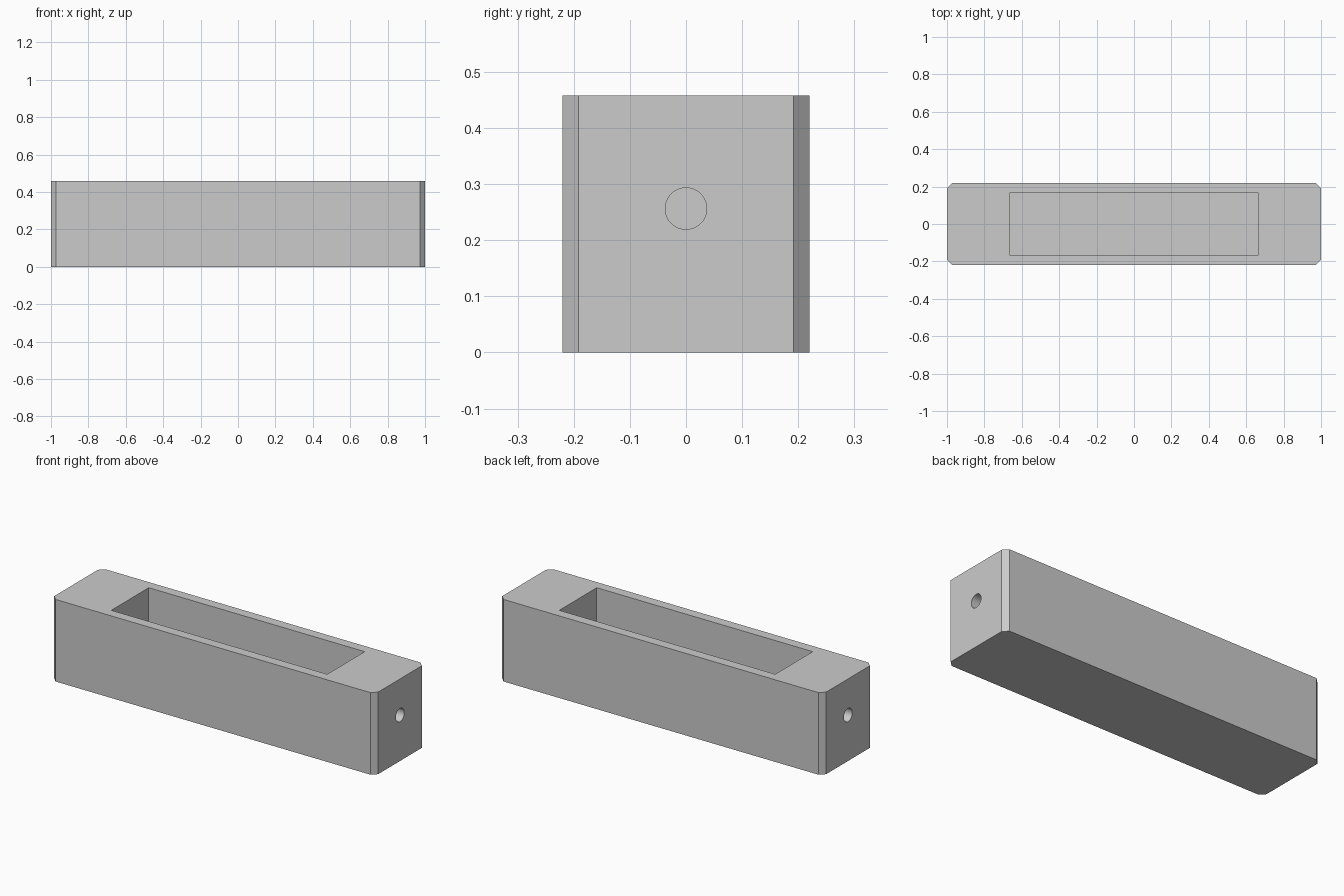
import bpy
import bmesh
import math
from mathutils import Matrix

if "Cube" in bpy.data.objects:
    bpy.data.objects.remove(bpy.data.objects["Cube"])

LENGTH, WIDTH, HEIGHT = 2.0, 0.44, 0.458
CHAMFER = 0.028
WALL = 0.055
POCKET_LENGTH = 1.333
HOLE_RADIUS, HOLE_DEPTH = 0.037, 0.22
HOLE_Z = (HEIGHT + WALL) / 2

grey = bpy.data.materials.new("grey")
grey.use_nodes = True
colour = (0.6, 0.6, 0.6, 1)
grey.diffuse_color = colour
grey.node_tree.nodes["Principled BSDF"].inputs["Base Color"].default_value = colour


def add_object(name, bm):
    mesh = bpy.data.meshes.new(name)
    bm.to_mesh(mesh)
    bm.free()
    mesh.materials.append(grey)
    obj = bpy.data.objects.new(name, mesh)
    bpy.context.collection.objects.link(obj)
    return obj


def box(name, size, centre, chamfer=0):
    bm = bmesh.new()
    bmesh.ops.create_cube(bm, size=1, matrix=Matrix.Translation(centre) @ Matrix.Diagonal((*size, 1)))
    if chamfer:
        upright = [e for e in bm.edges if abs(e.verts[0].co.z - e.verts[1].co.z) > 0.1]
        bmesh.ops.bevel(bm, geom=upright, offset=chamfer, segments=1, affect="EDGES")
    return add_object(name, bm)


def end_hole(name, side):
    # Blind round hole that starts just outside the end face
    bm = bmesh.new()
    matrix = Matrix.Translation((side * LENGTH / 2, 0, HOLE_Z)) @ Matrix.Rotation(math.pi / 2, 4, "Y")
    bmesh.ops.create_cone(bm, cap_ends=True, segments=48, radius1=HOLE_RADIUS,
                          radius2=HOLE_RADIUS, depth=2 * HOLE_DEPTH, matrix=matrix)
    return add_object(name, bm)


# Block with chamfered upright corners
body = box("body", (LENGTH, WIDTH, HEIGHT), (0, 0, HEIGHT / 2), CHAMFER)

# Open-topped pocket and a hole in each end
cutters = [
    box("pocket_cutter", (POCKET_LENGTH, WIDTH - 2 * WALL, HEIGHT), (0, 0, WALL + HEIGHT / 2)),
    end_hole("left_hole_cutter", 1),
    end_hole("right_hole_cutter", -1),
]
for cutter in cutters:
    cut = body.modifiers.new(cutter.name, "BOOLEAN")
    cut.operation = "DIFFERENCE"
    cut.solver = "EXACT"
    cut.object = cutter

# Apply the cuts and remove the cutters
bpy.context.view_layer.objects.active = body
body.select_set(True)
for cutter in cutters:
    bpy.ops.object.modifier_apply(modifier=cutter.name)
    bpy.data.objects.remove(cutter)

# Smooth the hole walls, keep every other edge crisp
bpy.ops.object.select_all(action="DESELECT")
body.select_set(True)
bpy.ops.object.shade_smooth_by_angle(angle=math.radians(20))
